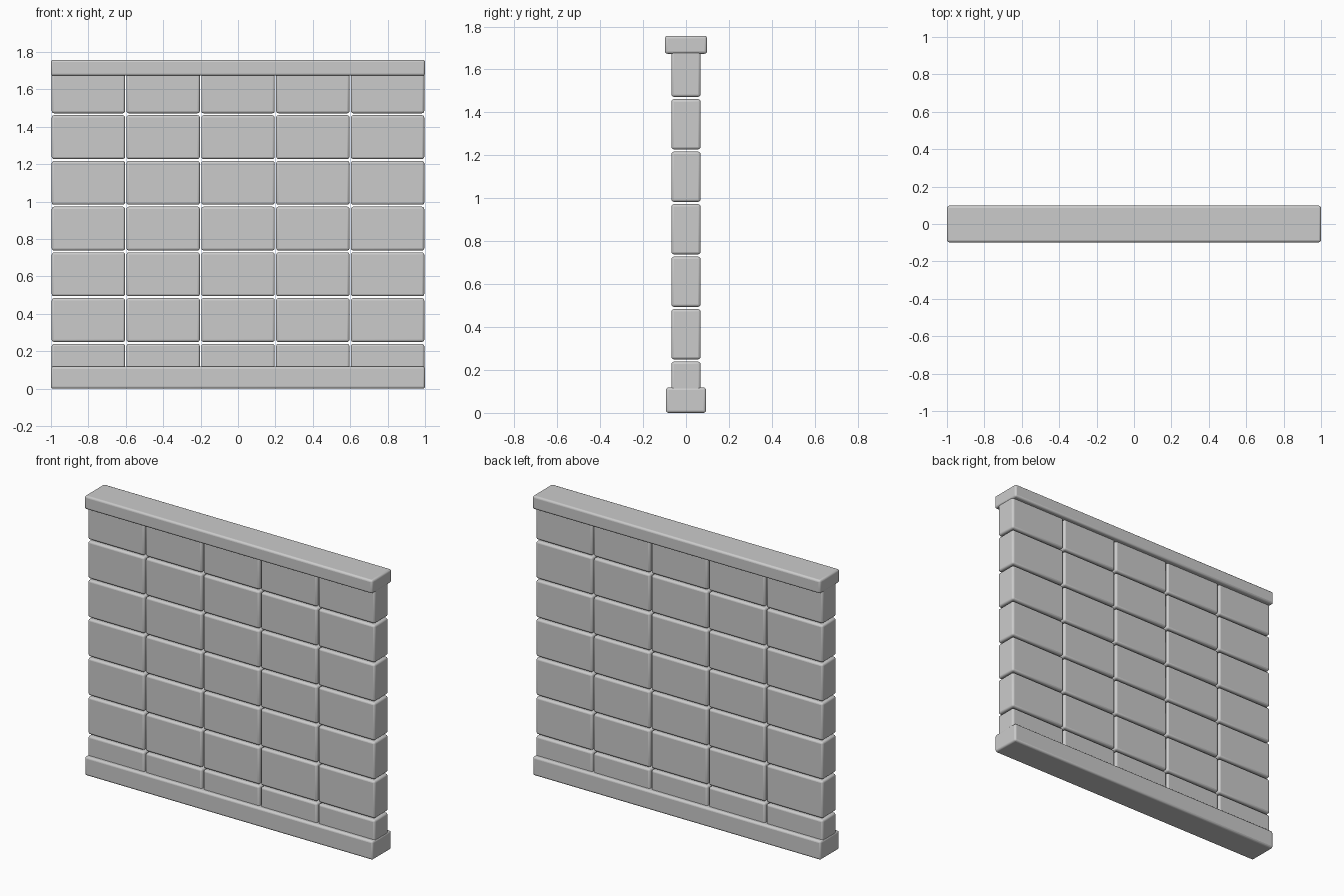
import bpy

if "Cube" in bpy.data.objects:
    bpy.data.objects.remove(bpy.data.objects["Cube"])


def block(name, x, z0, size, radius=0.012):
    """Rounded stone block with its underside at z0."""
    bpy.ops.mesh.primitive_cube_add(size=1, location=(x, 0, z0 + size[2] / 2))
    ob = bpy.context.object
    ob.name = name
    ob.scale = size
    bpy.ops.object.transform_apply(location=False, rotation=False, scale=True)
    bev = ob.modifiers.new("rounded_edges", "BEVEL")
    bev.width = radius
    bev.segments = 3
    bpy.ops.object.shade_smooth_by_angle()
    return ob


# Base and cap courses
block("base_course", 0, 0, (2.0, 0.188, 0.118))
block("cap_course", 0, 1.673, (2.0, 0.196, 0.084))

# Wall blocks: seven rows stacked straight, ends tucked into base and cap
ROWS, COLS = 7, 5
PITCH_X, PITCH_Z = 0.4, 0.2445
for row in range(ROWS):
    for col in range(COLS):
        x = (col - (COLS - 1) / 2) * PITCH_X
        block(f"wall_block_{row + 1}_{col + 1}", x, 0.005 + row * PITCH_Z,
              (0.392, 0.136, 0.234))
